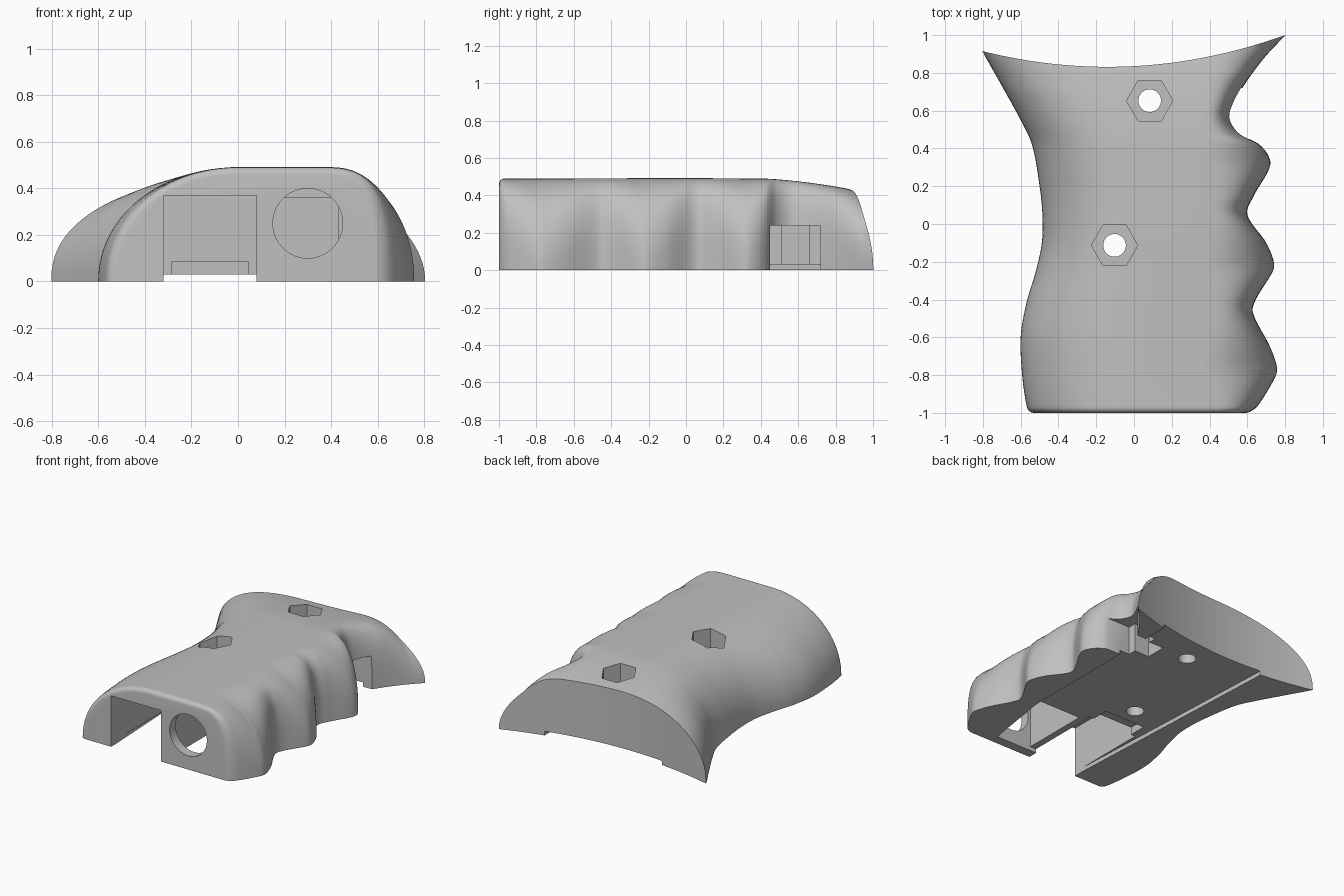
import bpy, bmesh, math
from mathutils import Vector

old = bpy.data.objects.get("Cube")
if old:
    bpy.data.objects.remove(old, do_unlink=True)

grey = bpy.data.materials.new("grey plastic")
grey.use_nodes = True
grey.diffuse_color = (0.53, 0.53, 0.53, 1)
grey.node_tree.nodes["Principled BSDF"].inputs["Base Color"].default_value = (0.53, 0.53, 0.53, 1)

# Outlines as (y, x) and crown height as (y, z)
PALM = [(-1, -.56), (-.93, -.575), (-.8, -.592), (-.6, -.6), (-.42, -.57), (-.25, -.52),
        (-.1, -.488), (.05, -.485), (.2, -.5), (.42, -.54), (.55, -.6), (.75, -.71), (.92, -.805), (1.1, -.89)]
FINGERS = [(-1, .62), (-.95, .665), (-.8, .752), (-.75, .755), (-.65, .72), (-.47, .63), (-.4, .645),
           (-.25, .735), (-.2, .74), (-.1, .70), (.05, .60), (.15, .635), (.28, .71), (.34, .72),
           (.42, .665), (.48, .56), (.56, .51), (.63, .525), (.73, .58), (.88, .69), (1, .803), (1.1, .9)]
CROWN = [(-1, .49), (.4, .49), (.6, .475), (.83, .442), (.92, .42), (1.1, .36)]


def curve_at(pts, t):
    """Smooth interpolation through points, with finite-difference slopes."""
    i = 0
    while i < len(pts) - 2 and t > pts[i + 1][0]:
        i += 1

    def slope(k):
        a, b = pts[max(k - 1, 0)], pts[min(k + 1, len(pts) - 1)]
        return (b[1] - a[1]) / (b[0] - a[0])
    (t0, v0), (t1, v1) = pts[i], pts[i + 1]
    h = t1 - t0
    s = (t - t0) / h
    return (v0 * (1 + 2 * s) * (1 - s) ** 2 + v1 * s * s * (3 - 2 * s)
            + h * s * (1 - s) * (slope(i) * (1 - s) - slope(i + 1) * s))


def make_object(name, bm):
    bmesh.ops.recalc_face_normals(bm, faces=bm.faces)
    mesh = bpy.data.meshes.new(name)
    bm.to_mesh(mesh)
    bm.free()
    mesh.materials.append(grey)
    obj = bpy.data.objects.new(name, mesh)
    bpy.context.collection.objects.link(obj)
    return obj


def quarter(x_mid, x_end, top, power, steps=24):
    """Quarter superellipse from the base edge up to the crown."""
    out = []
    for k in range(steps + 1):
        a = math.pi / 2 * k / steps
        out.append((x_mid + (x_end - x_mid) * math.cos(a) ** (2 / power),
                    top * math.sin(a) ** (2 / power)))
    return out


# Grip body: lofted cross sections with a rounded front edge;
# the finger side is squarer in the grooves so all sections share one shoulder
R = .03
stations = [-1 + R * (1 - math.cos(math.pi / 2 * k / 6)) for k in range(7)]
stations += [-.97 + 2.06 * k / 130 for k in range(1, 131)]
bm = bmesh.new()
rings = []
for y in stations:
    d = max(0, R - (y + 1))
    inset = R - math.sqrt(max(0, R * R - d * d))
    top = curve_at(CROWN, y) - inset
    palm, finger = curve_at(PALM, y), curve_at(FINGERS, y)
    palm_power = 2.05 + .35 * min(1, max(0, (y - .2) / .5))
    finger_power = min(3.4, max(2.1, 2.1 + 10 * (.755 - finger)))
    left = quarter(0, palm + inset, top, palm_power)
    right = quarter(.35, finger - inset, top, finger_power)
    rings.append([bm.verts.new((x, y, z)) for x, z in left + right[::-1]])
for a, b in zip(rings, rings[1:]):
    for k in range(len(a)):
        j = (k + 1) % len(a)
        bm.faces.new((a[k], a[j], b[j], b[k]))
bm.faces.new(rings[0])
bm.faces.new(rings[-1])
grip = make_object("grip_shell", bm)


def prism(name, outline, z0, z1):
    bm = bmesh.new()
    face = bm.faces.new([bm.verts.new((x, y, z0)) for x, y in outline])
    res = bmesh.ops.extrude_face_region(bm, geom=[face])
    verts = [v for v in res["geom"] if isinstance(v, bmesh.types.BMVert)]
    bmesh.ops.translate(bm, verts=verts, vec=(0, 0, z1 - z0))
    return make_object(name, bm)


def box(name, x0, x1, y0, y1, z1, z0=-.1):
    return prism(name, [(x0, y0), (x1, y0), (x1, y1), (x0, y1)], z0, z1)


def disc(cx, cy, r, n):
    return [(cx + r * math.cos(2 * math.pi * k / n), cy + r * math.sin(2 * math.pi * k / n)) for k in range(n)]


# Concave rear wall
arc = [(x, .832 + .19 * (x + .14) ** 2) for x in (-1.1 + 2.2 * k / 60 for k in range(61))]
cutters = [prism("rear_cutter", arc + [(1.1, 1.6), (-1.1, 1.6)], -.2, .8)]

# Underside recess, front bay, latch slot and round-port chamber
cutters += [
    prism("recess_cutter", [(-.32, -.93), (.4, -.93), (.5, -.4), (.5, 1.2), (-.4, 1.2), (-.4, .8)], -.1, .03),
    box("bay_cutter", -.32, .08, -1.2, -.37, .37),
    box("latch_cutter", -.285, .045, -.4, -.24, .085),
    prism("chamber_cutter", [(.13, -.93), (.42, -.93), (.5, -.42), (.13, -.42)], -.1, .36),
    box("trigger_cutter", .42, 1, .45, .72, .24),
    box("switch_cutter", .3, .5, .51, .66, .24),
]

# Round port in the front wall
port = prism("port_cutter", disc(0, 0, .15, 48), -.2, .2)
port.rotation_euler.x = math.pi / 2
port.location = Vector((.3, -1.05, .25))
cutters.append(port)

# Hexagonal nut pockets with through holes
for x, y in ((.083, .653), (-.103, -.113)):
    cutters.append(prism("nut_cutter", disc(x, y, .123, 6), .34, .8))
    cutters.append(prism("bolt_cutter", disc(x, y, .06, 32), -.2, .7))

bpy.context.view_layer.objects.active = grip
for c in cutters:
    c.hide_render = True
    mod = grip.modifiers.new(c.name, "BOOLEAN")
    mod.operation = "DIFFERENCE"
    mod.solver = "EXACT"
    mod.object = c
    bpy.ops.object.modifier_apply(modifier=mod.name)
for c in cutters:
    bpy.data.objects.remove(c, do_unlink=True)

bpy.ops.object.select_all(action="DESELECT")
grip.select_set(True)
bpy.ops.object.shade_smooth_by_angle(angle=math.radians(30))
